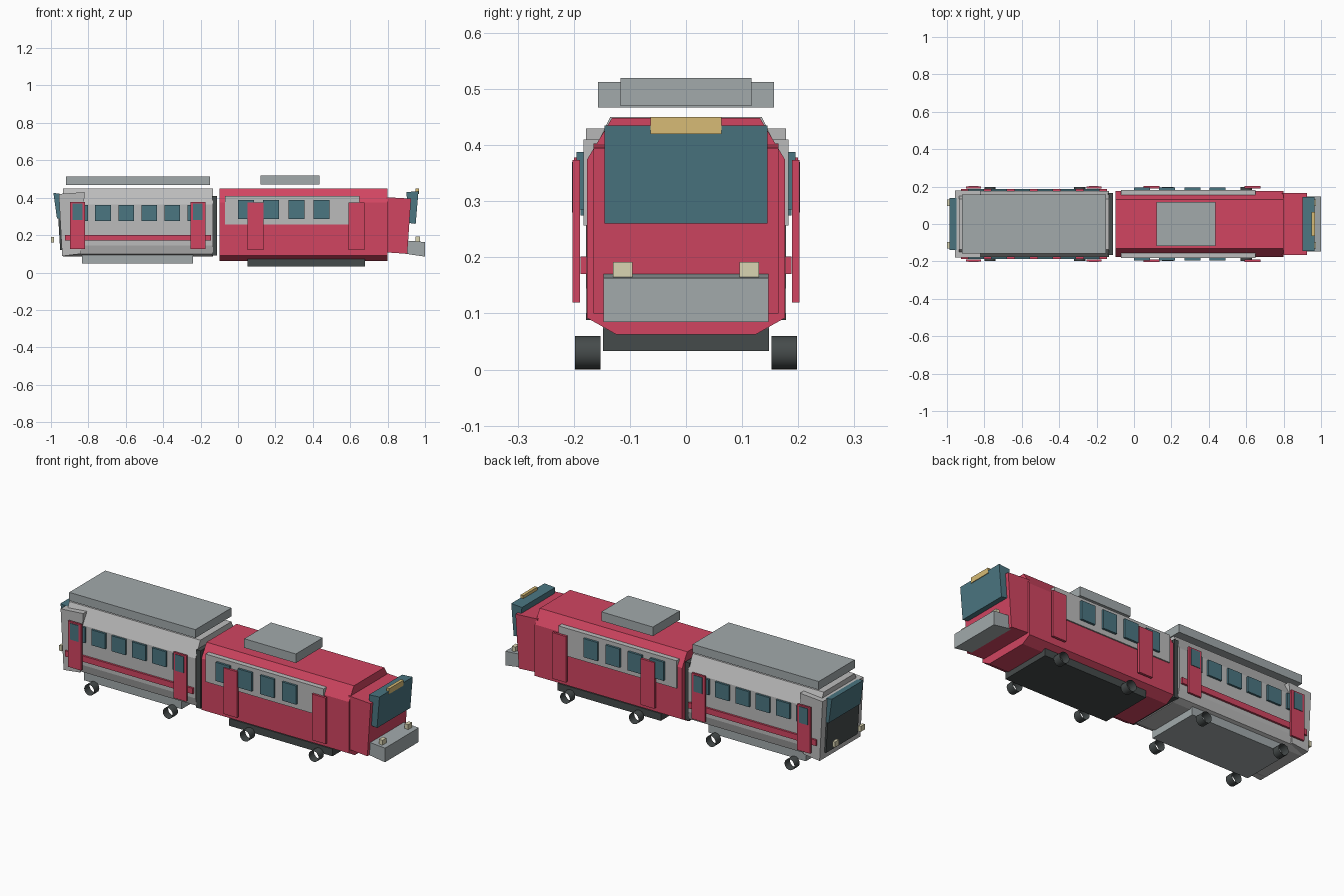
import bpy, bmesh, math
from mathutils import Matrix

if "Cube" in bpy.data.objects:
    bpy.data.objects.remove(bpy.data.objects["Cube"])

def material(name, rgb):
    m = bpy.data.materials.new(name)
    m.diffuse_color = (*rgb, 1)
    m.use_nodes = True
    m.node_tree.nodes["Principled BSDF"].inputs["Base Color"].default_value = m.diffuse_color
    return m

RED = material("red_paint", (0.64, 0.06, 0.12))
TEAL = material("teal_glass", (0.07, 0.18, 0.22))
LIGHT = material("light_grey", (0.5, 0.5, 0.5))
GREY = material("mid_grey", (0.36, 0.40, 0.41))
DARK = material("dark_grey", (0.06, 0.07, 0.07))
CREAM = material("cream_lamp", (0.7, 0.66, 0.45))
GOLD = material("amber_sign", (0.68, 0.5, 0.18))

def finish(bm, name, mat):
    bmesh.ops.recalc_face_normals(bm, faces=bm.faces)
    me = bpy.data.meshes.new(name)
    bm.to_mesh(me)
    bm.free()
    me.materials.append(mat)
    ob = bpy.data.objects.new(name, me)
    bpy.context.collection.objects.link(ob)
    return ob

def prism(name, mat, ends):
    """Solid between two matching loops of 3D points."""
    bm = bmesh.new()
    a, b = [[bm.verts.new(p) for p in loop] for loop in ends]
    n = len(a)
    bm.faces.new(a)
    bm.faces.new(b)
    for i in range(n):
        bm.faces.new((a[i], a[(i + 1) % n], b[(i + 1) % n], b[i]))
    return finish(bm, name, mat)

def side_prism(name, mat, xz, half):
    """Side outline (x, z) extruded across the car width."""
    return prism(name, mat, [[(x, y, z) for x, z in xz] for y in (-half, half)])

def hull(name, mat, half_yz, x0, x1):
    """Symmetric cross-section (y, z) extruded along the car."""
    loop = half_yz + [(-y, z) for y, z in reversed(half_yz)]
    return prism(name, mat, [[(x, y, z) for y, z in loop] for x in (x0, x1)])

def box(name, mat, x, y, z):
    return prism(name, mat, [[(i, y[0], z[0]), (i, y[1], z[0]),
                              (i, y[1], z[1]), (i, y[0], z[1])] for i in x])

def pair(name, mat, x, y, z):
    """The same box on both sides of the tram."""
    for s, side in ((-1, "front"), (1, "back")):
        box(f"{name}_{side}", mat, x, (s * y[0], s * y[1]), z)

# Red car: body, nose, windscreen, bumper
hull("red_body", RED, [(0.125, 0.063), (0.176, 0.092), (0.176, 0.375), (0.132, 0.448)], -0.10, 0.80)
side_prism("red_nose", RED, [(0.79, 0.108), (0.905, 0.10), (0.925, 0.395), (0.79, 0.403)], 0.165)
side_prism("red_windscreen", TEAL, [(0.915, 0.265), (0.95, 0.26), (0.965, 0.435), (0.90, 0.43)], 0.145)
side_prism("bumper", GREY, [(0.85, 0.107), (1.0, 0.085), (1.0, 0.163), (0.91, 0.17)], 0.147)
box("destination_sign", GOLD, (0.95, 0.967), (-0.063, 0.063), (0.42, 0.45))
pair("red_headlight", CREAM, (0.95, 0.972), (0.095, 0.13), (0.162, 0.192))

# Red car: side panels, windows, doors, roof unit, underframe
pair("window_panel", LIGHT, (-0.07, 0.65), (0.15, 0.183), (0.257, 0.41))
for i in range(4):
    x = 0.135 * i
    pair(f"red_car_window_{i}", TEAL, (x, x + 0.085), (0.18, 0.195), (0.285, 0.388))
for i, x in enumerate((0.052, 0.592)):
    pair(f"red_car_door_{i}", RED, (x, x + 0.084), (0.189, 0.202), (0.12, 0.374))
box("red_roof_unit", GREY, (0.12, 0.435), (-0.117, 0.117), (0.47, 0.52))
box("red_underframe", DARK, (0.05, 0.68), (-0.148, 0.148), (0.033, 0.073))

# Gangway between the cars
box("gangway", DARK, (-0.138, -0.112), (-0.167, 0.167), (0.09, 0.41))

# Grey car: body, cab, windscreen, end panel
hull("grey_body", LIGHT, [(0.13, 0.085), (0.165, 0.1), (0.177, 0.145), (0.177, 0.365), (0.135, 0.45)], -0.935, -0.135)
side_prism("grey_cab", LIGHT, [(-0.94, 0.088), (-0.84, 0.10), (-0.82, 0.43), (-0.958, 0.42)], 0.178)
side_prism("grey_windscreen", TEAL, [(-0.968, 0.29), (-0.945, 0.29), (-0.945, 0.42), (-0.987, 0.426)], 0.138)
side_prism("end_panel", DARK, [(-0.951, 0.12), (-0.935, 0.12), (-0.945, 0.29), (-0.961, 0.29)], 0.138)
pair("grey_headlight", CREAM, (-1.0, -0.984), (0.095, 0.13), (0.16, 0.19))

# Grey car: stripe, windows, doors, roof unit, underframe
pair("stripe", RED, (-0.925, -0.145), (0.17, 0.188), (0.17, 0.202))
for i in range(6):
    x = -0.845 + 0.1235 * i
    pair(f"grey_car_window_{i}", TEAL, (x - 0.042, x + 0.042), (0.17, 0.188), (0.275, 0.36))
for i, x in enumerate((-0.858, -0.215)):
    pair(f"grey_car_door_{i}", RED, (x - 0.04, x + 0.04), (0.189, 0.2), (0.125, 0.378))
    pair(f"door_glass_{i}", TEAL, (x - 0.026, x + 0.026), (0.195, 0.203), (0.28, 0.37))
box("grey_roof_unit", GREY, (-0.92, -0.15), (-0.157, 0.157), (0.467, 0.513))
box("grey_underframe", GREY, (-0.835, -0.24), (-0.148, 0.148), (0.047, 0.095))

# Wheels: open smooth rings
for i, x in enumerate((-0.77, -0.29, 0.18, 0.60)):
    for y, side in ((-0.175, "front"), (0.175, "back")):
        bm = bmesh.new()
        bmesh.ops.create_cone(bm, cap_ends=False, segments=20, radius1=0.03, radius2=0.03, depth=0.046,
                              matrix=Matrix.Translation((x, y, 0.03)) @ Matrix.Rotation(math.pi / 2, 4, 'X'))
        for f in bm.faces:
            f.smooth = True
        finish(bm, f"wheel_{i}_{side}", DARK)
